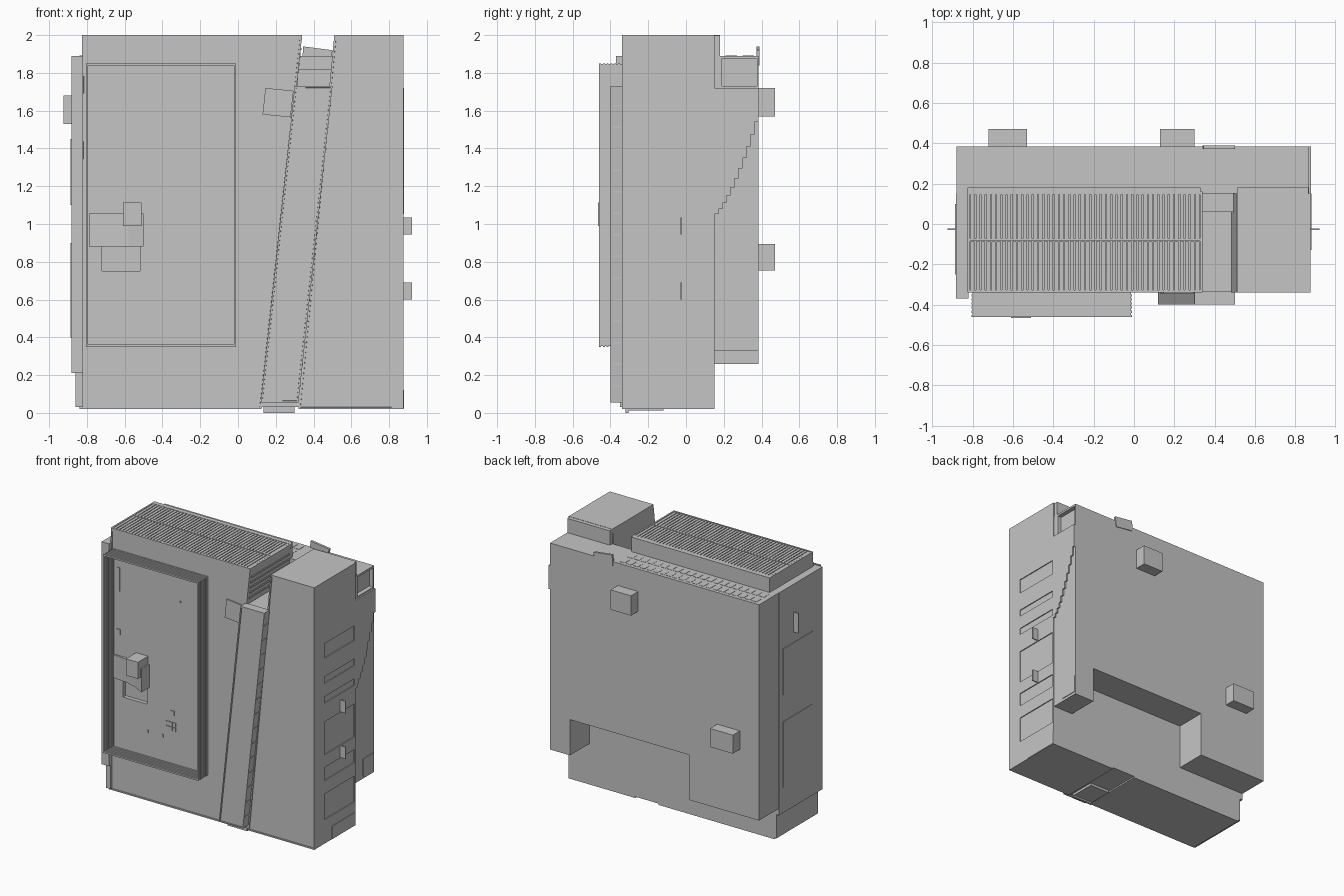
import bpy, bmesh, math
from mathutils import Matrix

grey = bpy.data.materials.new("casing grey")
grey.diffuse_color = (0.56, 0.56, 0.56, 1)


def finish(name, bm):
    bmesh.ops.recalc_face_normals(bm, faces=bm.faces)
    me = bpy.data.meshes.new(name)
    bm.to_mesh(me)
    bm.free()
    me.materials.append(grey)
    ob = bpy.data.objects.new(name, me)
    bpy.context.scene.collection.objects.link(ob)
    return ob


def add_box(bm, x0, x1, y0, y1, z0, z1):
    m = Matrix.Translation(((x0 + x1) / 2, (y0 + y1) / 2, (z0 + z1) / 2))
    bmesh.ops.create_cube(bm, size=1, matrix=m @ Matrix.Diagonal((x1 - x0, y1 - y0, z1 - z0, 1)))


def boxes(name, *dims):
    bm = bmesh.new()
    for d in dims:
        add_box(bm, *d)
    return finish(name, bm)


def prism(name, pts, a, b, axis='Y', rim=0):
    """Extrude an outline along Y (x,z points), X (y,z points) or Z (x,y points)."""
    place = {'Y': lambda u, v, w: (u, w, v), 'X': lambda u, v, w: (w, u, v),
             'Z': lambda u, v, w: (u, v, w)}[axis]
    bm = bmesh.new()
    lo = [bm.verts.new(place(u, v, a)) for u, v in pts]
    hi = [bm.verts.new(place(u, v, b)) for u, v in pts]
    bm.faces.new(lo)
    bm.faces.new(hi)
    for i in range(len(pts)):
        j = (i + 1) % len(pts)
        bm.faces.new((lo[i], lo[j], hi[j], hi[i]))
    bmesh.ops.recalc_face_normals(bm, faces=bm.faces)
    if rim:  # narrow raised lip round the front face
        front = [f for f in bm.faces if f.normal.y < -0.9]
        bmesh.ops.inset_region(bm, faces=front, thickness=rim)
        bmesh.ops.inset_region(bm, faces=front, thickness=0.001, depth=-0.006)
    return finish(name, bm)


def cut(target, cutter):
    m = target.modifiers.new("cut", 'BOOLEAN')
    m.object = cutter
    m.operation = 'DIFFERENCE'
    m.solver = 'EXACT'
    cutter.hide_render = True
    cutter.hide_viewport = True


# front housings either side of the slanted channel
left = prism("left_housing", [(-0.84, 0.02), (0.125, 0.02), (0.338, 1.985), (-0.825, 1.985)],
             -0.34, 0.15, rim=0.014)
right = prism("right_housing", [(0.32, 0.02), (0.875, 0.02), (0.875, 2.0), (0.51, 2.0)],
              -0.34, 0.15, rim=0.014)
boxes("right_top_rear", (0.51, 0.865, 0.145, 0.18, 1.85, 1.998))
prism("channel_core", [(0.12, 0.03), (0.325, 0.03), (0.495, 1.72), (0.30, 1.72)], -0.335, 0.15)

# rear casing with a bottom notch and an open pocket at the upper right
rear = prism("rear_casing", [(-0.88, 0.26), (-0.30, 0.26), (-0.30, 0.60), (0.70, 0.60), (0.70, 0.33),
                             (0.867, 0.33), (0.867, 1.89), (-0.88, 1.89)], 0.15, 0.385)
cut(rear, boxes("rear_pocket_cutter", (0.835, 0.95, 0.19, 0.375, 1.73, 1.875)))
prism("rear_top_tab", [(0.34, 1.86), (0.49, 1.84), (0.50, 1.92), (0.345, 1.94)], 0.372, 0.39)

# stepped side plate at the rear right
n = 11
steps = [(0.15, 1.72), (0.385, 1.72)]
for i in range(n):
    z = 1.04 + 0.5 * (1 - i / n) ** 1.5
    steps += [(0.385 - 0.235 * i / n, z), (0.385 - 0.235 * (i + 1) / n, z)]
prism("stepped_side_plate", steps, 0.86, 0.878, 'X')
boxes("rear_column_plate", (0.86, 0.872, 0.25, 0.38, 0.35, 0.48))

# left side flanges
boxes("left_flange", (-0.882, -0.82, -0.37, 0.15, 0.21, 1.89),
      (-0.86, -0.82, -0.35, 0.15, 0.03, 0.22))
boxes("left_side_plates", (-0.887, -0.88, -0.25, 0.1, 1.1, 1.45),
      (-0.887, -0.88, -0.25, 0.1, 0.4, 0.9))

# slatted grille on top of the left housing: two rows of flat slats
bm = bmesh.new()
x0, x1 = -0.825, 0.34
for y in (-0.34, -0.085, 0.15):
    add_box(bm, x0, x1, y, y + 0.012, 1.975, 2.0)
for x in (x0, x1 - 0.012):
    add_box(bm, x, x + 0.012, -0.34, 0.16, 1.975, 2.0)
count = 44
pitch = (x1 - x0 - 0.024) / count
for i in range(count):
    x = x0 + 0.012 + pitch * i
    for a, b in ((-0.326, -0.087), (-0.071, 0.149)):
        add_box(bm, x + 0.003, x + pitch - 0.003, a, b, 1.98, 1.998)
add_box(bm, x0, x1 - 0.01, 0.145, 0.18, 1.88, 2.0)
finish("top_grille", bm)
boxes("rear_ledge_ribs", *[(-0.84 + i * 0.055, -0.80 + i * 0.055, y, y + 0.06, 1.887, 1.892)
                           for i in range(21) for y in (0.21, 0.30)])
# louvers on the gap side of the left housing
boxes("gap_louvers", *[(0.29, 0.343 + (z - 1.985) * 0.108, -0.32, 0.14, z, z + 0.012)
                       for z in (1.76, 1.80, 1.84, 1.88, 1.92)])
boxes("gap_inner_step", (0.315, 0.50, 0.06, 0.16, 1.70, 1.82))

# slanted channel cover with side slits
prism("channel_cover", [(0.12, 0.055), (0.32, 0.055), (0.50, 1.73), (0.30, 1.73)],
      -0.40, -0.335, rim=0.012)
bm = bmesh.new()
for i in range(14):
    z = 0.14 + i * 0.114
    x = 0.32 + (z - 0.055) * 0.1075
    add_box(bm, x - 0.01, x + 0.004, -0.385, -0.345, z, z + 0.008)
finish("channel_side_ribs", bm)
boxes("bottom_bracket", (0.135, 0.30, -0.32, -0.305, 0.0, 0.05),
      (0.135, 0.30, -0.32, -0.12, 0.012, 0.03))

# open panel surround: thin frames stacked in depth, alternating in width
bm = bmesh.new()
layers = 12
for i in range(layers):
    y = -0.46 + i * 0.01
    g = 0.0 if i % 2 == 0 else 0.004
    a, b, c, d, w = -0.805 + g, -0.01 - g, 0.35 + g, 1.85 - g, 0.012 - 2 * g
    for x in (a, b - w):
        add_box(bm, x, x + w, y, y + 0.0102, c, d)
    for z in (c, d - w):
        add_box(bm, a, b, y, y + 0.0102, z, z + w)
finish("panel_surround", bm)
boxes("panel_face", (-0.80, -0.015, -0.345, -0.33, 0.355, 1.845))
cut(bpy.data.objects["panel_face"], boxes("panel_pocket_cutter", (-0.72, -0.52, -0.5, -0.315, 0.75, 0.90)))
cut(left, bpy.data.objects["panel_pocket_cutter"])

# lever handle sweeping out of the panel face
prism("lever_arm", [(-0.79, -0.34), (-0.79, -0.355), (-0.68, -0.365), (-0.58, -0.395),
                    (-0.50, -0.44), (-0.50, -0.34)], 0.88, 1.055, 'Z')
boxes("lever_knob", (-0.61, -0.51, -0.467, -0.34, 0.99, 1.115))

# indicators, slots and buttons on the panel
marks = [(-0.755, 1.63, 0.02, 0.18), (-0.757, 1.235, 0.036, 0.04), (-0.24, 1.597, 0.01, 0.014),
         (-0.305, 0.74, 0.032, 0.036), (-0.51, 0.548, 0.008, 0.022), (-0.385, 0.548, 0.008, 0.022)]
marks += [(-0.345 + c * 0.028, 0.62 + r * 0.036, 0.024, 0.03) for c in range(3) for r in range(2)]
boxes("panel_buttons", *[(x - w / 2, x + w / 2, -0.351, -0.344, z - h / 2, z + h / 2)
                         for x, z, w, h in marks])

# tilted badge plate on the left housing
prism("tilted_plate", [(0.13, 1.58), (0.278, 1.565), (0.294, 1.705), (0.145, 1.72)], -0.345, -0.333)

# rear mounting blocks
boxes("rear_mount_blocks", (0.13, 0.30, 0.38, 0.47, 1.57, 1.72),
      (-0.72, -0.53, 0.38, 0.47, 0.755, 0.895))

# thin side tabs
boxes("side_tabs", (0.87, 0.92, -0.03, -0.022, 0.945, 1.035),
      (0.87, 0.92, -0.03, -0.022, 0.60, 0.69), (-0.925, -0.87, -0.03, -0.022, 1.53, 1.68))

# shallow recesses and a foot plate on the right side
recess = [(1.42, 1.53), (1.23, 1.28), (1.08, 1.13), (0.69, 0.94), (0.495, 0.595), (0.20, 0.395)]
cut(right, boxes("side_recess_cutter", *[(0.868, 0.9, -0.22, 0.14, a, b) for a, b in recess]))
boxes("side_foot_plate", (0.87, 0.879, -0.13, 0.15, 0.022, 0.12))
